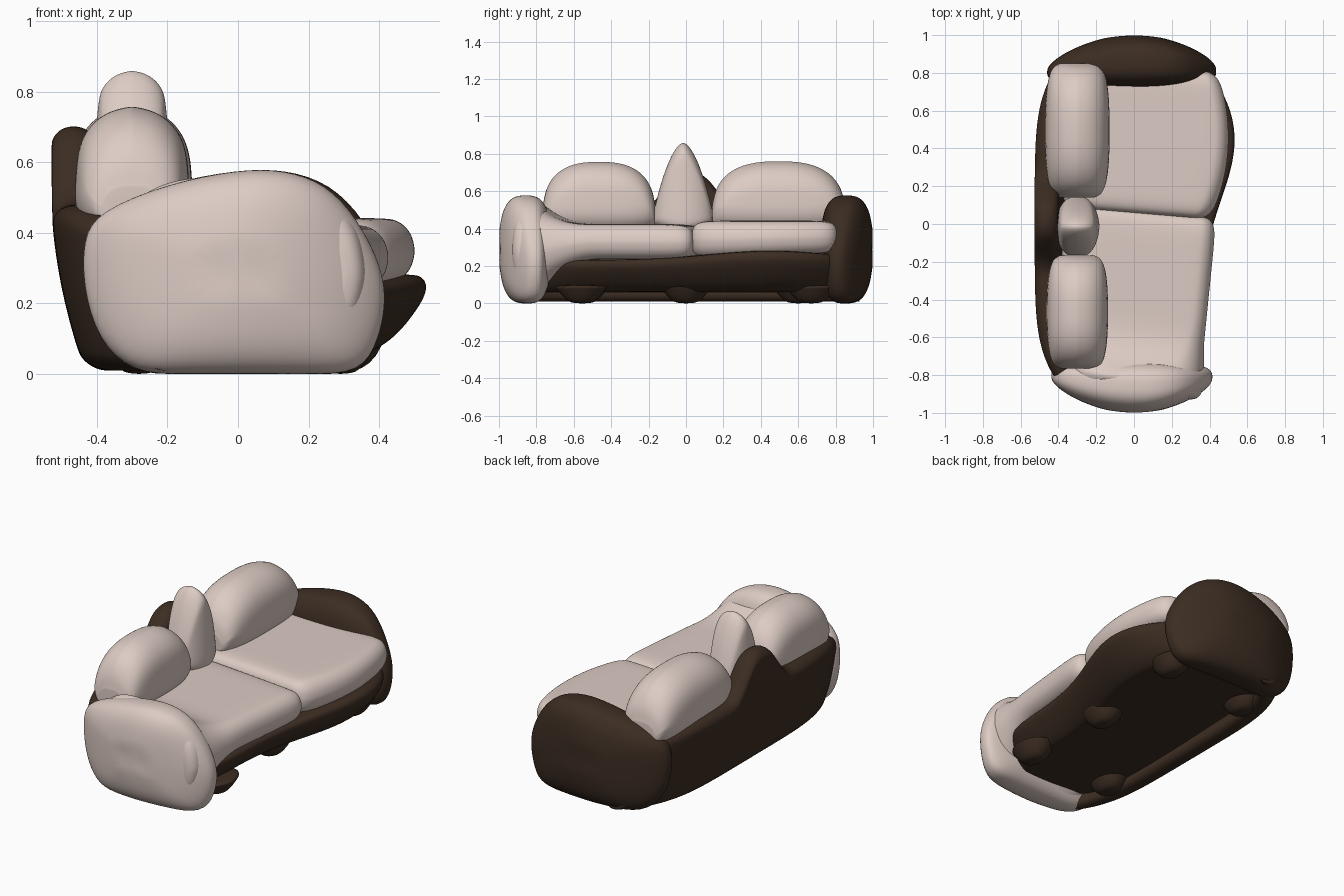
import bpy, bmesh, math

cube = bpy.data.objects.get("Cube")
if cube:
    bpy.data.objects.remove(cube, do_unlink=True)


def material(name, color):
    m = bpy.data.materials.new(name)
    m.use_nodes = True
    m.diffuse_color = color
    m.node_tree.nodes["Principled BSDF"].inputs["Base Color"].default_value = color
    return m


CREAM = material("pale blush fabric", (0.72, 0.6, 0.55, 1))
BROWN = material("dark brown shell", (0.045, 0.026, 0.016, 1))


def skin(name, rings, mat):
    """Join closed rings into a smooth, capped solid."""
    bm = bmesh.new()
    loops = [[bm.verts.new(p) for p in ring] for ring in rings]
    n = len(loops[0])
    for a, b in zip(loops, loops[1:]):
        for i in range(n):
            j = (i + 1) % n
            bm.faces.new((a[i], a[j], b[j], b[i]))
    bm.faces.new(loops[0])
    bm.faces.new(loops[-1])
    bmesh.ops.recalc_face_normals(bm, faces=bm.faces)
    for face in bm.faces:
        face.smooth = True
    mesh = bpy.data.meshes.new(name)
    bm.to_mesh(mesh)
    bm.free()
    mesh.materials.append(mat)
    ob = bpy.data.objects.new(name, mesh)
    bpy.context.collection.objects.link(ob)
    sub = ob.modifiers.new("smooth", 'SUBSURF')
    sub.levels = sub.render_levels = 2


def stations(start, end, count):
    """Positions along y, closer together at both ends, with t from -1 to 1."""
    for i in range(count + 1):
        t = -math.cos(math.pi * i / count)
        yield (start + end) / 2 + t * (end - start) / 2, t


def puff(t, power, root):
    """Swelling that is full in the middle and closes at t = -1 and 1."""
    return max(0.02, 1 - abs(t) ** power) ** root


def bell(v):
    return math.exp(-v * v)


def rounded_section(x0, x1, z0, z1, roundness):
    """Rounded rectangle in x and z, with a midpoint on each straight side."""
    cx, cz, hx, hz = (x0 + x1) / 2, (z0 + z1) / 2, (x1 - x0) / 2, (z1 - z0) / 2
    r = roundness * min(hx, hz)
    corners = []
    for k, (sx, sz) in enumerate(((1, 1), (-1, 1), (-1, -1), (1, -1))):
        angles = [math.pi / 2 * (k + i / 4) for i in range(5)]
        corners.append([(cx + sx * (hx - r) + r * math.cos(a),
                         cz + sz * (hz - r) + r * math.sin(a)) for a in angles])
    points = []
    for k, corner in enumerate(corners):
        end, start = corner[-1], corners[(k + 1) % 4][0]
        points += corner
        points.append(((end[0] + start[0]) / 2, (end[1] + start[1]) / 2))
    return points


def loft(name, start, end, section, mat, roundness=0.9, taper=0, lean=0, skew=0):
    """Sweep along y; section(y, t) gives the limits x0, x1, z0, z1."""
    rings = []
    for y, t in stations(start, end, 36):
        x0, x1, z0, z1 = section(y, t)
        cx = (x0 + x1) / 2
        ring = []
        for x, z in rounded_section(x0, x1, z0, z1, roundness):
            x = cx + (x - cx) * (1 - taper * (z1 - z) / (z1 - z0))
            x += lean * max(0, 1 - 2 * z) ** 2
            ring.append((x, y + skew * x, z))
        rings.append(ring)
    skin(name, rings, mat)


# Bulging arms, one at each end, whose outer faces bow in plan
ARM = [(-.4, .46), (-.2, .54), (0, .58), (.13, .58), (.25, .54), (.34, .44),
       (.41, .3), (.42, .2), (.4, .1), (.35, 0), (.2, 0), (0, 0),
       (-.15, 0), (-.3, 0), (-.4, .1), (-.44, .25), (-.44, .38)]


def arm(name, side, width, mat):
    rings = []
    for y, t in stations(.72, 1, 14):
        s = puff(t, 3, 0.35)
        bow = 0.6 * (1 + t) / 2
        rings.append([(x * s * width, side * (y - bow * (x * s) ** 2),
                       0.3 + (z - 0.3) * s) for x, z in ARM])
    skin(name, rings, mat)


arm("pale_arm", -1, 1, CREAM)
arm("dark_arm", 1, 1.05, BROWN)


# Low frame with a lip that swells forward under the far cushion
def frame_section(y, t):
    s = puff(t, 8, 0.5)
    swell = bell((y - 0.45) / 0.45)
    return -0.49 * s, (0.39 + 0.19 * swell) * s, 0.06, 0.235 + 0.05 * swell


loft("base_frame", -0.84, 0.94, frame_section, BROWN, roundness=0.8, taper=0.3)


# Leaning back wall, curling in at the ends, with a hump in the middle
def wall_section(y, t):
    back = -0.53 + 0.17 * abs(y / 0.9) ** 5
    hump = bell(((y - 0.02) / 0.17) ** 2)
    return back, back + 0.13, 0.01, 0.48 + 0.225 * hump - 0.08 * t ** 6


loft("back_wall", -0.9, 0.93, wall_section, BROWN, lean=0.1)


# Seat cushions: the near one flares into the pale arm
def near_seat_section(y, t):
    s = puff(t, 12, 0.33)
    flare = min(0.9, max(0, -y - 0.45) / 0.4)
    front = 0.37 + 0.06 * max(0, 1 + y / 0.6)
    low, high = 0.235 - 0.3 * flare ** 2, 0.425 + 0.2 * flare ** 3
    inset, squash = 0.1 * (1 - s), (high - low) / 2 * (1 - s)
    return -0.38 + inset, front - inset, low + squash, high - squash


def far_seat_section(y, t):
    s = puff(t, 12, 0.33)
    front = 0.5 - (y - 0.5) ** 2 / 2
    inset, squash = 0.1 * (1 - s), 0.1 * (1 - s)
    return -0.38 + inset, front - inset, 0.235 + 0.04 * y + squash, 0.443 - squash


loft("near_seat_cushion", -0.9, 0.075, near_seat_section, CREAM, skew=-0.1)
loft("far_seat_cushion", 0.055, 0.84, far_seat_section, CREAM, skew=-0.08)


# Plump back pillows, a little thicker at the bottom
def pillow(name, start, end, top, half_width, power, root, taper):
    def section(y, t):
        s = puff(t, power, root)
        half = half_width * s ** 0.4
        return -0.3 - half, -0.3 + half, 0.43 - 0.07 * s, 0.47 + (top - 0.47) * s

    loft(name, start, end, section, CREAM, roundness=0.95, taper=-taper)


pillow("near_back_pillow", -0.765, -0.165, 0.757, 0.147, 2.6, 0.385, 0.18)
pillow("far_back_pillow", 0.14, 0.85, 0.76, 0.155, 2.6, 0.385, 0.18)
pillow("middle_pillow", -0.175, 0.145, 0.86, 0.09, 1.7, 0.9, 0.4)

# Stubby feet that spread into the underside
FEET = {"front_near_foot": (.26, -.56), "front_middle_foot": (.22, 0),
        "front_far_foot": (.29, .67), "back_near_foot": (-.28, -.55),
        "back_far_foot": (-.28, .6)}
for name, (x, y) in FEET.items():
    rings = []
    for step in range(6):
        z, r = step / 50, 0.05 + 0.1 * (step / 5) ** 0.7
        rings.append([(x + 0.75 * r * math.cos(a), y + r * math.sin(a), z)
                      for a in (math.tau * i / 16 for i in range(16))])
    skin(name, rings, BROWN)
